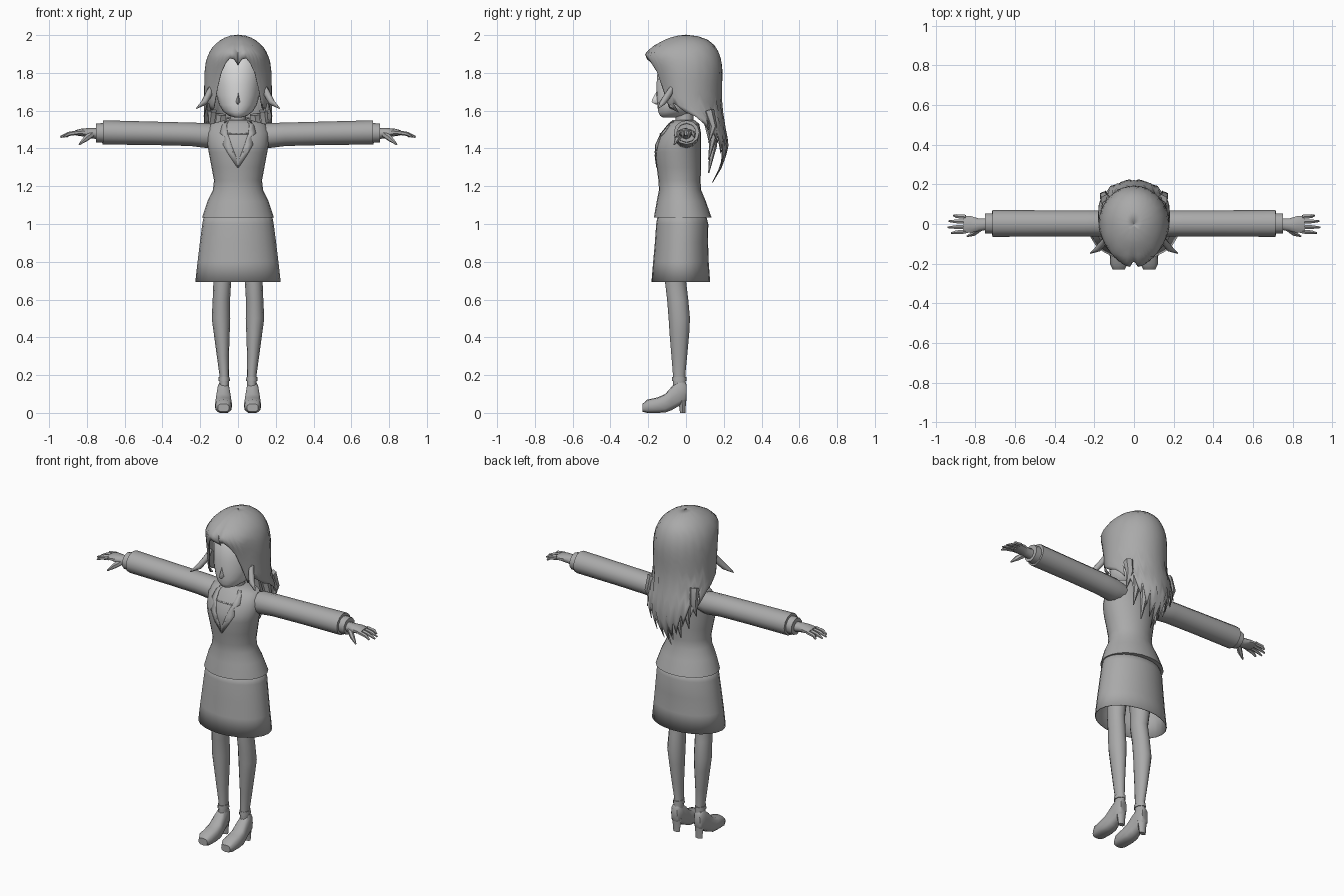
import bpy, bmesh, math
from mathutils import Vector

if "Cube" in bpy.data.objects:
    bpy.data.objects.remove(bpy.data.objects["Cube"])


def material(name, value):
    mat = bpy.data.materials.new(name)
    mat.use_nodes = True
    colour = (value, value, value, 1)
    mat.diffuse_color = colour
    mat.node_tree.nodes["Principled BSDF"].inputs["Base Color"].default_value = colour
    return mat


grey = material("plain grey", .4)
pale = material("pale face grey", .7)


def finish(name, bm, mat=grey, mirror=False, thick=0, angle=45):
    bmesh.ops.recalc_face_normals(bm, faces=bm.faces)
    mesh = bpy.data.meshes.new(name)
    bm.to_mesh(mesh)
    bm.free()
    mesh.materials.append(mat)
    obj = bpy.data.objects.new(name, mesh)
    bpy.context.collection.objects.link(obj)
    bpy.ops.object.select_all(action="DESELECT")
    obj.select_set(True)
    bpy.context.view_layer.objects.active = obj
    bpy.ops.object.shade_smooth_by_angle(angle=math.radians(angle))
    if thick:
        solid = obj.modifiers.new("thickness", "SOLIDIFY")
        solid.thickness = thick
        solid.offset = 0
    if mirror:
        obj.modifiers.new("mirror", "MIRROR")


def loft(name, rings, caps=True, closed=True, **kw):
    """Skin a list of point rings."""
    bm = bmesh.new()
    rows = [[bm.verts.new(p) for p in r] for r in rings]
    n = len(rows[0])
    for a, b in zip(rows, rows[1:]):
        for i in range(n if closed else n - 1):
            j = (i + 1) % n
            bm.faces.new((a[i], a[j], b[j], b[i]))
    if caps:
        bm.faces.new(rows[0])
        bm.faces.new(rows[-1])
    finish(name, bm, **kw)


def circle(n):
    return [(math.sin(math.tau * i / n), math.cos(math.tau * i / n)) for i in range(n)]


def level(z, rx, front, back, x=0, n=16):
    """Horizontal ring with given front and back depth."""
    mid, ry = (front + back) / 2, (back - front) / 2
    return [(x + rx * s, mid - ry * c, z) for s, c in circle(n)]


def tube(name, path, n=8, **kw):
    """Tapered tube; path entries are (point, half width, half height)."""
    rings = []
    for i, (p, w, h) in enumerate(path):
        d = (Vector(path[min(i + 1, len(path) - 1)][0]) - Vector(path[max(i - 1, 0)][0])).normalized()
        ref = Vector((0, 0, 1)) if abs(d.z) < 0.9 else Vector((0, 1, 0))
        side = d.cross(ref).normalized()
        up = side.cross(d)
        rings.append([Vector(p) + side * w * s + up * h * c for s, c in circle(n)])
    loft(name, rings, **kw)


def sample(table, t):
    """Linear lookup of the columns in a table sorted by its first entry."""
    t = min(max(t, table[0][0]), table[-1][0])
    for a, b in zip(table, table[1:]):
        if t <= b[0]:
            f = (t - a[0]) / (b[0] - a[0])
            return [u + (v - u) * f for u, v in zip(a[1:], b[1:])]


# Jacket body, from hem to collar
torso = [(1.035, .19, -.17, .135), (1.12, .162, -.155, .105), (1.18, .133, -.143, .08),
         (1.23, .127, -.146, .077), (1.3, .14, -.155, .08), (1.38, .155, -.166, .08),
         (1.42, .162, -.163, .08), (1.48, .165, -.135, .08), (1.53, .145, -.095, .07),
         (1.55, .07, -.07, .045)]
loft("jacket", [level(*r, n=24) for r in torso])


def on_chest(x, z, lift):
    rx, front, back = sample(torso, z)
    mid, ry = (front + back) / 2, (back - front) / 2
    return (x, mid - ry * math.sqrt(max(0, 1 - (x / rx) ** 2)) - lift, z)


# Lapels and the blouse edge lie on the chest
lapel = [(1.3, 0, .004), (1.36, .012, .045), (1.42, .035, .08), (1.46, .048, .068),
         (1.48, .055, .095), (1.52, .06, .085), (1.542, .05, .068)]
loft("lapels", [[on_chest(a, z, .001), on_chest(b, z, .001)] for z, a, b in lapel],
     caps=False, closed=False, mirror=True, thick=.004)
loft("blouse_edge", [[on_chest(x, z, .001) for x in (-.055, -.028, 0, .028, .055)] for z in (1.474, 1.48)],
     caps=False, closed=False, thick=.004)

# Skirt, open underneath
loft("skirt", [level(*r, n=24) for r in (
    (1.06, .175, -.145, .1), (1.0, .187, -.156, .116), (.9, .2, -.163, .115),
    (.8, .212, -.172, .118), (.692, .224, -.181, .126))], caps=False, thick=.004)

# Legs, ankle straps, shoes and heels
loft("legs", [level(*r, n=12) for r in (
    (1.0, .07, -.11, .04, .085), (.7, .047, -.112, 0, .083), (.6, .046, -.1, .012, .088),
    (.5, .049, -.092, .021, .09), (.42, .042, -.087, .017, .086), (.3, .032, -.077, .006, .08),
    (.2, .025, -.069, -.004, .073), (.14, .026, -.07, 0, .073))], mirror=True)
loft("ankle_straps", [level(*r, n=12) for r in (
    (.168, .03, -.075, .002, .073), (.19, .029, -.074, .002, .073))], mirror=True)


def boxy(v):
    return math.copysign(abs(v) ** .7, v)


loft("shoes", [[(.077 + w * boxy(s), y, (lo + hi) / 2 + (hi - lo) / 2 * boxy(c)) for s, c in circle(12)]
               for y, w, lo, hi in (
    (-.23, .03, .006, .048), (-.205, .043, 0, .07), (-.15, .046, 0, .082), (-.11, .044, .002, .1),
    (-.075, .038, .015, .14), (-.04, .033, .035, .168), (-.008, .029, .05, .165),
    (.003, .02, .07, .15))], mirror=True)
loft("heels", [level(*r, n=8) for r in (
    (.08, .03, -.05, .003, .076), (.03, .024, -.035, -.002, .076), (0, .022, -.032, -.004, .076))], mirror=True)

# Sleeves and shirt cuffs
tube("sleeves", [((x, .003, z), w, h) for x, z, w, h in (
    (.09, 1.465, .055, .05), (.16, 1.468, .066, .066), (.25, 1.475, .066, .062),
    (.45, 1.48, .066, .062), (.715, 1.485, .068, .064))], n=12, mirror=True)
tube("cuffs", [((.7, .003, 1.482), .053, .053), ((.752, .003, 1.482), .053, .05)], n=10, mirror=True)

# Hands with four fingers and a thumb
tube("palms", [((x, y, z), w, h) for x, y, z, w, h in (
    (.74, 0, 1.478, .03, .03), (.785, -.004, 1.482, .034, .026), (.825, -.002, 1.485, .044, .021),
    (.86, -.002, 1.483, .045, .014))], n=10, mirror=True)
for label, y, tip in (("index", -.038, .922), ("middle", -.014, .94), ("ring", .012, .935), ("little", .036, .91)):
    tube(label + "_fingers", [((.85, y, 1.484), .012, .012), ((.895, y * 1.1, 1.477), .011, .011),
                              ((tip, y * 1.2, 1.461), .005, .005)], n=6, mirror=True)
tube("thumbs", [((.775, -.022, 1.475), .016, .018), ((.808, -.047, 1.45), .014, .015),
                ((.842, -.062, 1.42), .004, .004)], n=6, mirror=True)

# Neck, head and nose
loft("neck", [level(z, r, -.055, .04, n=12) for z, r in ((1.5, .055), (1.56, .042), (1.64, .042))])
loft("head", [level(*r, n=20) for r in (
    (1.565, .02, -.125, -.05), (1.574, .05, -.138, .0), (1.595, .078, -.147, .04), (1.63, .1, -.152, .08),
    (1.68, .114, -.156, .1), (1.74, .122, -.156, .12), (1.82, .13, -.15, .13), (1.9, .115, -.12, .11),
    (1.94, .07, -.07, .07))], mat=pale)
loft("nose", [[(-w, y + .03, z), (0, y, z), (w, y + .03, z)] for z, w, y in (
    (1.7, .002, -.157), (1.66, .009, -.179), (1.645, .011, -.182), (1.632, .006, -.158))], mat=pale, angle=70)

# Hair shell: width, front and back by height; lower edge by angle from the front
shape = [(1.22, .1, .1, .14), (1.32, .13, .08, .2), (1.42, .165, .07, .225), (1.55, .18, 0, .2),
         (1.62, .178, -.135, .188), (1.7, .177, -.15, .187), (1.8, .176, -.172, .192),
         (1.86, .168, -.2, .187), (1.9, .155, -.218, .175), (1.94, .13, -.175, .155), (1.97, .095, -.12, .12),
         (1.985, .068, -.085, .09), (1.995, .04, -.045, .05), (2.0, .001, -.001, .001)]
edge = [(0, 1.84), (7.5, 1.872), (15, 1.878), (24, 1.845), (32, 1.785), (40, 1.69), (46, 1.6), (54, 1.59),
        (62, 1.66), (75, 1.59), (90, 1.57), (110, 1.47), (130, 1.39), (155, 1.3), (180, 1.22)]


def hair_point(column, t):
    angle = column * 7.5
    low = sample(edge, abs(angle))[0]
    if abs(angle) > 100 and column % 2:
        low += .11
    z = 2 - (2 - low) * t ** 1.6
    rx, front, back = sample(shape, z)
    a = math.radians(angle)
    mid = max(0, (front + back) / 2 - .03) if z < 1.6 else 0
    depth = (mid - front) if abs(angle) < 90 else (back - mid)
    if column == 0:  # parting dips in toward the fringe
        depth *= 1 - .13 * min(1, (2 - z) / .1)
    return (rx * math.sin(a), mid - depth * math.cos(a), z)


loft("hair", [[hair_point(c, r / 16) for c in range(-24, 24)] for r in range(17)],
     caps=False, thick=.004, angle=75)

# Flicked side locks
tube("side_locks", [((.14, -.06, 1.74), .008, .012), ((.153, -.09, 1.69), .018, .02),
                    ((.178, -.122, 1.645), .018, .018), ((.22, -.148, 1.612), .003, .003)],
     n=6, mirror=True, angle=70)

# Loose inner strands behind the shoulders
for label, x, top, tip in (("outer", .14, 1.6, 1.43), ("middle", .09, 1.58, 1.34), ("inner", .035, 1.56, 1.27)):
    tube(label + "_strands", [((x, .12, top), .03, .03), ((x + .01, .145, (top + tip) / 2), .026, .02),
                              ((x + .015, .12, tip), .003, .003)], n=6, mirror=True)
